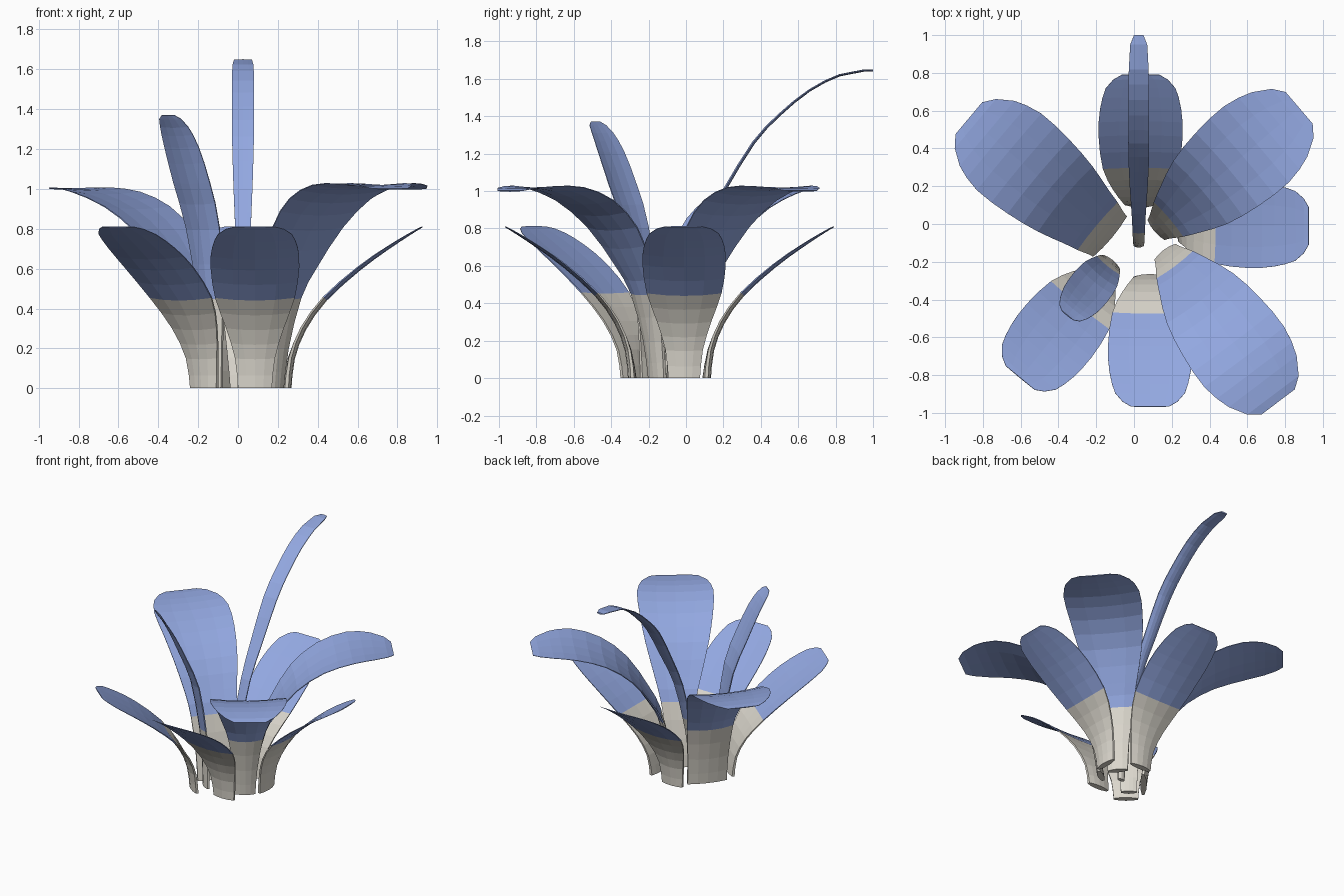
import bpy, bmesh, math
from mathutils import Vector

if "Cube" in bpy.data.objects:
    bpy.data.objects.remove(bpy.data.objects["Cube"])


def material(name, rgb):
    m = bpy.data.materials.new(name)
    m.diffuse_color = (*rgb, 1)
    m.use_nodes = True
    m.node_tree.nodes["Principled BSDF"].inputs["Base Color"].default_value = m.diffuse_color
    return m


BEIGE = material("pale beige", (0.72, 0.69, 0.62))
BLUE = material("soft blue", (0.29, 0.39, 0.75))

# Leaf kinds: rows of (distance outward, height, width)
LOW = [(0, 0, .17), (.02, .15, .20), (.08, .30, .29), (.19, .45, .40), (.36, .60, .445),
       (.50, .70, .43), (.61, .77, .37), (.655, .797, .29), (.68, .81, .20)]
WIDE = [(0, 0, .14), (.03, .20, .165), (.09, .45, .24), (.17, .60, .32), (.31, .80, .44),
        (.49, .94, .51), (.69, 1.01, .53), (.85, 1.02, .45), (.94, 1.012, .34), (.985, 1.0, .22)]
BROAD = [(0, 0, .28), (.03, .20, .29), (.09, .45, .33), (.17, .59, .37), (.31, .77, .45),
         (.49, .90, .51), (.69, .975, .53), (.84, 1.0, .45), (.92, 1.003, .34), (.965, 1.0, .22)]
STRAP = [(0, 0, .055), (.02, .25, .06), (.07, .45, .065), (.17, .75, .075), (.31, 1.0, .095),
         (.47, 1.26, .11), (.61, 1.41, .11), (.77, 1.54, .11), (.93, 1.62, .105),
         (1.06, 1.645, .09), (1.11, 1.645, .05)]
UPRIGHT = [(0, 0, .11), (.01, .25, .13), (.03, .45, .155), (.09, .80, .215), (.18, 1.03, .235),
           (.26, 1.21, .22), (.315, 1.31, .18), (.345, 1.35, .14), (.36, 1.37, .08)]


def refine(rows):
    """Insert a smooth midpoint between each pair of rows away from the tip."""
    out = []
    last = len(rows) - 1
    for i in range(last):
        a, b = Vector(rows[i]), Vector(rows[i + 1])
        out.append(a)
        if i < last - 2:
            p = Vector(rows[i - 1]) if i else a
            n = Vector(rows[i + 2])
            out.append((a + b) * 0.5625 - (p + n) * 0.0625)
    out.append(Vector(rows[last]))
    return out


def leaf(name, rows, base, angle, cup, thick=0.046, thin=0.006):
    rows = refine(rows)
    out = Vector((math.cos(math.radians(angle)), math.sin(math.radians(angle)), 0))
    side = Vector((-out.y, out.x, 0))
    up = Vector((0, 0, 1))
    origin = Vector((base[0], base[1], 0))
    bm = bmesh.new()
    rings = []
    n = len(rows) - 1
    for i, (r, z, w) in enumerate(rows):
        a, b = rows[max(i - 1, 0)], rows[min(i + 1, n)]
        t = out * (b[0] - a[0]) + up * (b[1] - a[1])
        if i == 0:
            t = up.copy()
        t.normalize()
        inner = side.cross(t) * -1
        if inner.dot(up - out) < 0:
            inner = -inner
        f = i / n
        h = (thin + (thick - thin) * (1 - f) ** 2) / 2
        trough = cup * (0.1 + 0.9 * math.sin(math.pi * f))
        centre = origin + out * r + up * z
        ring = []
        for sgn in (-1, 1):
            for k in (-1, -.5, 0, .5, 1):
                u = k * -sgn
                # lens-shaped stalk opening into a shallow trough
                lift = trough * (u * u - 0.4) + sgn * h * (1 - 0.6 * u * u)
                p = centre + side * (u * w / 2) + inner * lift
                ring.append(bm.verts.new(p))
        rings.append(ring)
    for lo, hi in zip(rings, rings[1:]):
        for k in range(10):
            j = (k + 1) % 10
            bm.faces.new((lo[k], lo[j], hi[j], hi[k]))
    for ring in (rings[0], rings[-1]):
        for k in range(4):
            bm.faces.new((ring[k], ring[k + 1], ring[8 - k], ring[9 - k]))
    bmesh.ops.recalc_face_normals(bm, faces=bm.faces)
    # pale stalk below, blue blade above
    for f in bm.faces:
        f.material_index = 0 if f.calc_center_median().z < 0.45 else 1
    me = bpy.data.meshes.new(name)
    bm.to_mesh(me)
    bm.free()
    me.materials.append(BEIGE)
    me.materials.append(BLUE)
    bpy.context.collection.objects.link(bpy.data.objects.new(name, me))


# Low outer leaves
leaf("low_leaf_front", LOW, (0.085, -0.287), -90, 0.014)
leaf("low_leaf_right", LOW, (0.245, -0.01), 0, 0.014)
leaf("low_leaf_back", LOW, (0.035, 0.11), 90, 0.014)
leaf("low_leaf_front_left", LOW, (-0.17, -0.29), 230.5, 0.014)

# Wide arching leaves
leaf("wide_leaf_back_left", BROAD, (-0.135, -0.06), 140, 0.022)
leaf("wide_leaf_back_right", WIDE, (0.125, -0.025), 40.5, 0.022)
leaf("wide_leaf_front_right", WIDE, (0.17, -0.155), -53, 0.022)

# Tall inner leaves
leaf("tall_strap_leaf", STRAP, (0.025, -0.11), 90, 0.006, 0.03, 0.012)
leaf("upright_leaf", UPRIGHT, (-0.125, -0.205), 231, 0.016, 0.04)
